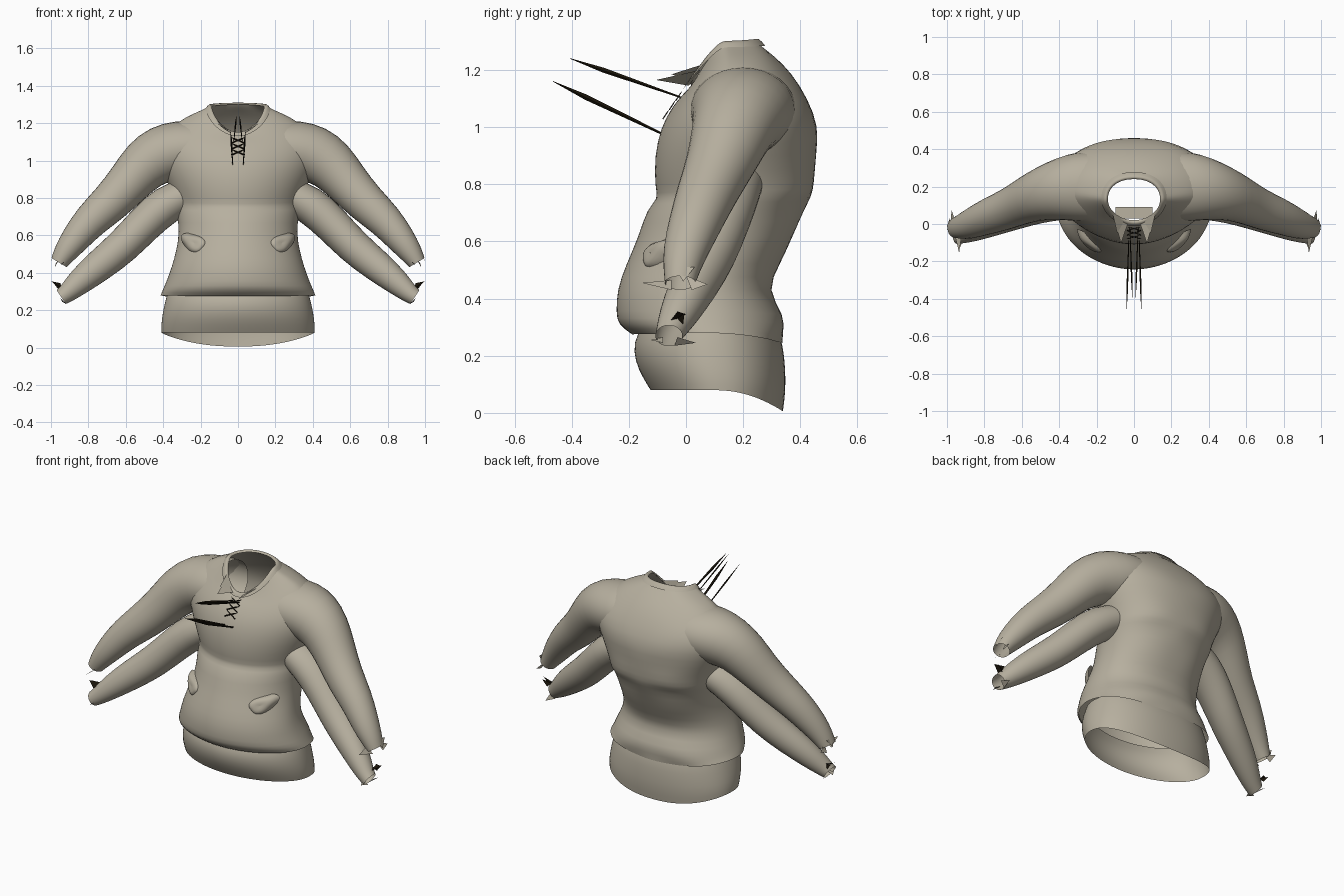
import bpy, math
from mathutils import Vector

if "Cube" in bpy.data.objects:
    bpy.data.objects.remove(bpy.data.objects["Cube"])


def material(name, rgb):
    m = bpy.data.materials.new(name)
    m.use_nodes = True
    m.diffuse_color = (*rgb, 1)
    bsdf = m.node_tree.nodes["Principled BSDF"]
    bsdf.inputs["Base Color"].default_value = (*rgb, 1)
    bsdf.inputs["Roughness"].default_value = 0.9
    return m


LINEN = material("beige linen", (0.47, 0.43, 0.345))
LACE = material("black lace", (0.010, 0.007, 0.003))


def make(name, verts, faces, mat, mirror=False, subdiv=0):
    mesh = bpy.data.meshes.new(name)
    mesh.from_pydata(verts, [], faces)
    mesh.materials.append(mat)
    ob = bpy.data.objects.new(name, mesh)
    bpy.context.collection.objects.link(ob)
    if mirror:
        mod = ob.modifiers.new("mirror", "MIRROR")
        mod.use_mirror_merge = False
    if subdiv:
        mod = ob.modifiers.new("smooth", "SUBSURF")
        mod.levels = mod.render_levels = subdiv
        mesh.shade_smooth()
    return ob


def bridge(rings, count):
    """Quads joining consecutive closed rings."""
    return [(r * count + i, r * count + (i + 1) % count,
             (r + 1) * count + (i + 1) % count, (r + 1) * count + i)
            for r in range(rings - 1) for i in range(count)]


def spow(v, e):
    return math.copysign(abs(v) ** e, v)


def garment(name, rings, folds=0.0, n=40):
    """Loft of rings: z front, z side, z back, half width, y front, y back."""
    verts = []
    for zf, zs, zb, hw, yf, yb in rings:
        for i in range(n):
            a = math.tau * i / n
            # rounder back, slightly pointed belly
            e = 0.9 if math.sin(a) > 0 else 1.03
            c, s = spow(math.cos(a), e), spow(math.sin(a), e)
            z = zs + ((zb - zs) * s * s if s > 0 else (zf - zs) * abs(s) ** 1.3)
            y = (yf + yb) / 2 + (yb - yf) / 2 * s
            # soft cloth folds across the back
            if s > 0:
                y += folds * s * math.sin(38 * z + 5 * abs(c))
            verts.append((hw * c, y, z))
    return make(name, verts, bridge(len(rings), n), LINEN, subdiv=1)


def sleeve(name, path, n=16):
    """Mirrored tube: x, z, radius, y centre, y radius."""
    verts = []
    for k, (x, z, r, yc, ry) in enumerate(path):
        p, q = path[max(k - 1, 0)], path[min(k + 1, len(path) - 1)]
        t = Vector((q[0] - p[0], 0, q[1] - p[1])).normalized()
        up = Vector((-t.z, 0, t.x))
        for i in range(n):
            a = math.tau * i / n
            v = Vector((x, yc, z)) + up * r * math.cos(a)
            v.y += ry * math.sin(a)
            verts.append(v)
    return make(name, verts, bridge(len(path), n), LINEN, True, 1)


def shards(name, tris, mat):
    verts = [v for t in tris for v in t]
    faces = [(i, i + 1, i + 2) for i in range(0, len(verts), 3)]
    return make(name, verts, faces, mat, mirror=True)


def strand(name, a, b, r0, r1):
    """Mirrored four-sided lace, thickest at its far third and pointed."""
    a, b = Vector(a), Vector(b)
    t = (b - a).normalized()
    u = t.cross(Vector((0.3, 0.2, 1))).normalized()
    w = t.cross(u)
    verts = []
    for f, r in ((0, r0), (0.7, r1), (1, 0.001)):
        for i in range(4):
            ang = math.tau * i / 4
            verts.append(a.lerp(b, f) + (u * 0.5 * math.cos(ang) + w * math.sin(ang)) * r)
    faces = bridge(3, 4) + [(0, 1, 2, 3), (8, 9, 10, 11)]
    return make(name, verts, faces, LACE, True)


# Upper tunic with waist, chest crease and shoulders
garment("tunic_body", [
    (.275, .28, .245, .415, -.19, .34),
    (.31, .31, .28, .403, -.24, .345),
    (.35, .35, .34, .385, -.245, .345),
    (.43, .43, .43, .355, -.243, .285),
    (.52, .52, .52, .33, -.21, .325),
    (.62, .62, .62, .313, -.165, .38),
    (.715, .72, .72, .328, -.138, .415),
    (.75, .76, .76, .335, -.097, .445),
    (.785, .80, .80, .342, -.109, .452),
    (.90, .90, .91, .385, -.112, .458),
    (1.0, .99, 1.0, .43, -.088, .463),
    (1.06, 1.07, 1.10, .44, -.055, .432),
    (1.10, 1.16, 1.19, .39, -.025, .365),
    (1.12, 1.235, 1.25, .28, -.005, .312),
    (1.135, 1.275, 1.285, .18, .01, .265),
    (1.145, 1.295, 1.305, .145, .02, .245)], folds=0.006)

# Skirt layer showing under the tunic hem
garment("under_skirt", [
    (.30, .30, .29, .375, -.155, .32),
    (.25, .25, .24, .39, -.185, .34),
    (.18, .18, .16, .405, -.18, .348),
    (.12, .12, .08, .412, -.15, .35),
    (.08, .08, .005, .41, -.125, .34)])

# Folded neck band
garment("collar_band", [
    (1.145, 1.29, 1.30, .14, .02, .24),
    (1.16, 1.31, 1.318, .15, .005, .25),
    (1.13, 1.28, 1.285, .175, -.012, .278)])

# Tongue of cloth hanging behind the neck opening
make("neck_tongue", [(-.10, .03, 1.13), (.10, .03, 1.13),
                     (.10, .092, 1.04), (-.10, .092, 1.04)], [(0, 1, 2, 3)], LINEN)

# Two pairs of sleeves, rooted inside the shoulders
sleeve("upper_sleeves", [
    (.20, 1.065, .15, .20, .19), (.31, 1.06, .16, .20, .19),
    (.41, 1.035, .162, .19, .168), (.50, .98, .143, .163, .147),
    (.58, .885, .122, .13, .13), (.68, .775, .11, .078, .113),
    (.79, .68, .096, .04, .10), (.875, .575, .08, .002, .085),
    (.93, .50, .062, -.015, .065), (.957, .455, .048, -.02, .055)])
sleeve("lower_sleeves", [
    (.25, .83, .09, .16, .12), (.39, .765, .108, .14, .122),
    (.50, .663, .10, .115, .112), (.62, .535, .095, .073, .102),
    (.74, .44, .088, .026, .09), (.85, .35, .072, -.02, .075),
    (.915, .29, .052, -.05, .055), (.945, .27, .045, -.06, .048)])

# Torn cuff tips on every wrist
shards("cuff_tips", [
    ((.92, -.05, .465), (.96, -.05, .43), (.935, -.155, .455)),
    ((.95, .0, .48), (.98, .02, .43), (.975, .075, .45)),
    ((.98, -.04, .51), (.985, .03, .51), (1.0, -.01, .46)),
    ((.91, -.08, .265), (.95, -.08, .245), (.93, -.125, .255)),
    ((.92, -.04, .235), (.95, -.03, .265), (.94, .035, .245))], LINEN)
shards("cuff_ties", [
    ((.94, -.06, .315), (.95, .0, .345), (1.0, -.03, .355)),
    ((.94, -.03, .33), (.96, -.01, .31), (.99, -.005, .35))], LACE)

# Collar points folding out of the neck band
shards("collar_points", [
    ((.03, .01, 1.145), (.11, .05, 1.20), (.07, -.105, 1.165)),
    ((.05, .02, 1.16), (.115, .06, 1.22), (.09, -.05, 1.185))], LINEN)

# Crumpled waist pockets
bumps, m = [], 14
for f, dy in [(1.0, 0.025), (0.85, -.012), (0.5, -.024), (0.02, -.02)]:
    for i in range(m):
        a = math.tau * i / m
        k = f * (1 + 0.15 * math.sin(3 * a))
        dx, dz = .07 * k * math.cos(a), .055 * k * math.sin(a)
        bumps.append((.235 + dx, -.105 + dy + 0.65 * dx + 0.35 * dz, .56 + dz + 0.2 * dx))
make("waist_pockets", bumps, bridge(4, m), LINEN, True, 1)

# Crossed lacing following the chest
for k in range(3):
    z = 1.03 + 0.032 * k
    y = -.08 + 0.7 * (z - 1.03)
    strand("chest_lacing", (-.036, y, z), (.036, y + .02, z + .03), .004, .004)

# Loose lace ends
strand("lower_lace_end", (.028, -.08, .975), (.04, -.465, 1.16), .004, .010)
strand("upper_lace_end", (.022, -.02, 1.105), (.008, -.405, 1.24), .003, .009)
